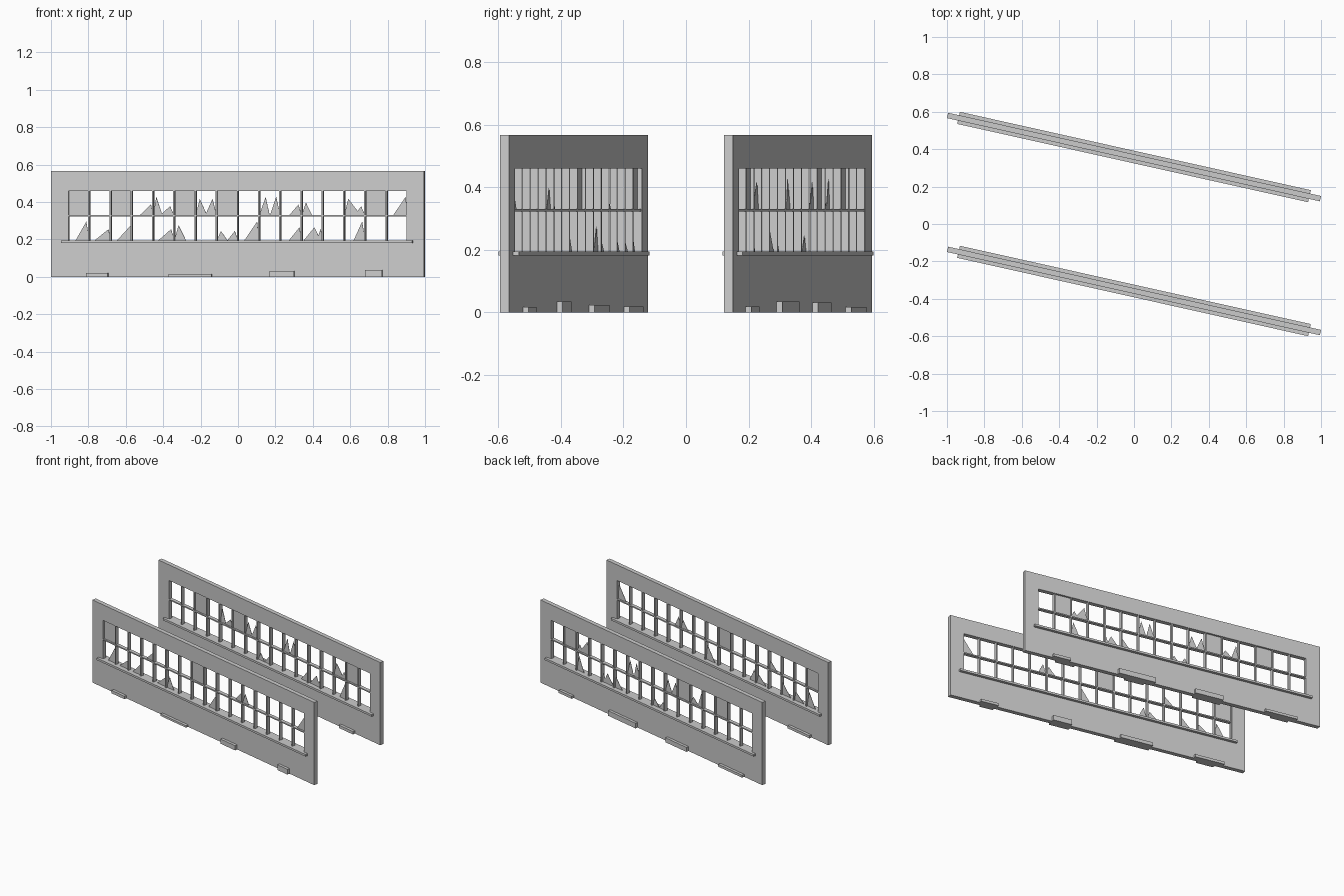
import bpy, bmesh, math
from mathutils import Matrix

cube = bpy.data.objects.get("Cube")
if cube:
    bpy.data.objects.remove(cube)

grey = bpy.data.materials.new("light_grey")
grey.use_nodes = True
grey.diffuse_color = (0.6, 0.6, 0.6, 1)
grey.node_tree.nodes["Principled BSDF"].inputs["Base Color"].default_value = (0.6, 0.6, 0.6, 1)

LENGTH, HEIGHT, THICK = 2.043, 0.567, 0.029
OPEN, SILL, BAR, HEAD = 0.93, 0.195, 0.327, 0.46
BAYS = 16
PITCH = 2 * OPEN / BAYS
ANGLE = math.radians(-12.58)


def box(bm, x0, x1, y0, y1, z0, z1):
    """Add an axis-aligned box between two corners."""
    size = Matrix.Diagonal((x1 - x0, y1 - y0, z1 - z0, 1))
    place = Matrix.Translation(((x0 + x1) / 2, (y0 + y1) / 2, (z0 + z1) / 2))
    bmesh.ops.create_cube(bm, size=1, matrix=place @ size)


def pane(bm, outline):
    """Add a thin flat sheet from an x, z outline."""
    face = bm.faces.new([bm.verts.new((x, -0.001, z)) for x, z in outline])
    sheet = bmesh.ops.extrude_face_region(bm, geom=[face])
    verts = [v for v in sheet["geom"] if isinstance(v, bmesh.types.BMVert)]
    bmesh.ops.translate(bm, verts=verts, vec=(0, 0.002, 0))
    bmesh.ops.recalc_face_normals(bm, faces=bm.faces)


def finish(name, bm, y):
    mesh = bpy.data.meshes.new(name)
    bm.to_mesh(mesh)
    bm.free()
    mesh.materials.append(grey)
    obj = bpy.data.objects.new(name, mesh)
    obj.matrix_world = Matrix.Translation((0, y, 0)) @ Matrix.Rotation(ANGLE, 4, "Z")
    bpy.context.collection.objects.link(obj)


def build_wall(side, y, whole, shards, front_rubble, back_rubble):
    # Wall slab with a long window opening
    bm = bmesh.new()
    h, t = LENGTH / 2, THICK / 2
    rings = []
    for yy in (-t, t):
        outer = [(-h, 0), (h, 0), (h, HEIGHT), (-h, HEIGHT)]
        inner = [(-OPEN, SILL), (OPEN, SILL), (OPEN, HEAD), (-OPEN, HEAD)]
        rings.append([[bm.verts.new((x, yy, z)) for x, z in r] for r in (outer, inner)])
    (fo, fi), (bo, bi) = rings
    for i in range(4):
        j = (i + 1) % 4
        for a, b in ((fo, fi), (fi, bi), (bi, bo), (bo, fo)):
            bm.faces.new((a[i], a[j], b[j], b[i]))
    bmesh.ops.recalc_face_normals(bm, faces=bm.faces)
    finish(side + "_wall", bm, y)

    # Sill projecting on both faces
    bm = bmesh.new()
    box(bm, -0.961, 0.961, -0.033, 0.033, 0.181, SILL)
    finish(side + "_sill", bm, y)

    # Window bars
    bm = bmesh.new()
    for i in range(BAYS + 1):
        x = -OPEN + i * PITCH
        box(bm, x - 0.004, x + 0.004, -0.012, 0.012, SILL, HEAD)
    box(bm, -OPEN, OPEN, -0.012, 0.012, BAR - 0.004, BAR + 0.004)
    finish(side + "_window_bars", bm, y)

    # Whole panes in the upper row, broken shards elsewhere
    bm = bmesh.new()
    for bay in whole:
        x = -OPEN + bay * PITCH
        pane(bm, [(x, BAR), (x + PITCH, BAR), (x + PITCH, HEAD), (x, HEAD)])
    for bay, row, start, tip, end, height in shards:
        x = -OPEN + bay * PITCH
        z = (SILL, BAR)[row]
        pane(bm, [(x + start * PITCH, z), (x + end * PITCH, z), (x + tip * PITCH, z + height)])
    finish(side + "_glass", bm, y)

    # Low rubble blocks along the base
    bm = bmesh.new()
    for sign, blocks in ((-1, front_rubble), (1, back_rubble)):
        for x0, x1, top in blocks:
            y0, y1 = sorted((sign * 0.01, sign * 0.033))
            box(bm, x0, x1, y0, y1, 0, top)
    finish(side + "_rubble", bm, y)


# Shards: bay, row, start, tip, end, height
front_shards = [
    (0, 0, .35, .85, 1, .1), (1, 0, .25, .9, 1, .06), (2, 0, .3, .95, 1, .08),
    (3, 1, .35, .9, 1, .06), (4, 0, .25, .85, 1, .06), (5, 0, 0, .2, .55, .08),
    (8, 0, .3, .9, 1, .1), (10, 1, .4, .85, 1, .06), (11, 1, 0, .2, .5, .07),
    (15, 1, .3, .9, 1, .1)]
back_shards = [
    (4, 1, 0, .15, .45, .1), (4, 1, .3, .8, 1, .05), (6, 1, 0, .2, .55, .09),
    (6, 1, .45, .8, 1, .09), (7, 0, 0, .2, .5, .05), (7, 0, .5, .85, 1, .05),
    (9, 1, 0, .3, .5, .1), (9, 1, .5, .8, 1, .1), (10, 0, .4, .9, 1, .07),
    (11, 0, .1, .6, .9, .07), (11, 0, .7, .9, 1, .06), (13, 0, .45, .85, 1, .1),
    (13, 1, 0, .2, .8, .09), (13, 1, .5, .8, 1, .05)]

# Rubble: start, end, height
outer_rubble = [(-.825, -.707, .02), (-.374, -.139, .014), (.179, .313, .032), (.703, .795, .036)]
inner_rubble = [(-.869, -.667, .018), (-.373, -.153, .023), (.187, .315, .035), (.697, .816, .017)]
rear_rubble = [(-.857, -.637, .017), (-.343, -.151, .031), (.125, .377, .035), (.713, .832, .018)]
rear_inner = [(-.82, -.7, .02), (-.35, -.16, .02), (.18, .31, .02), (.66, .79, .02)]

build_wall("front", -0.358, (0, 7), front_shards, outer_rubble, inner_rubble)
build_wall("back", 0.358, (2, 5, 14), back_shards, rear_inner, rear_rubble)
